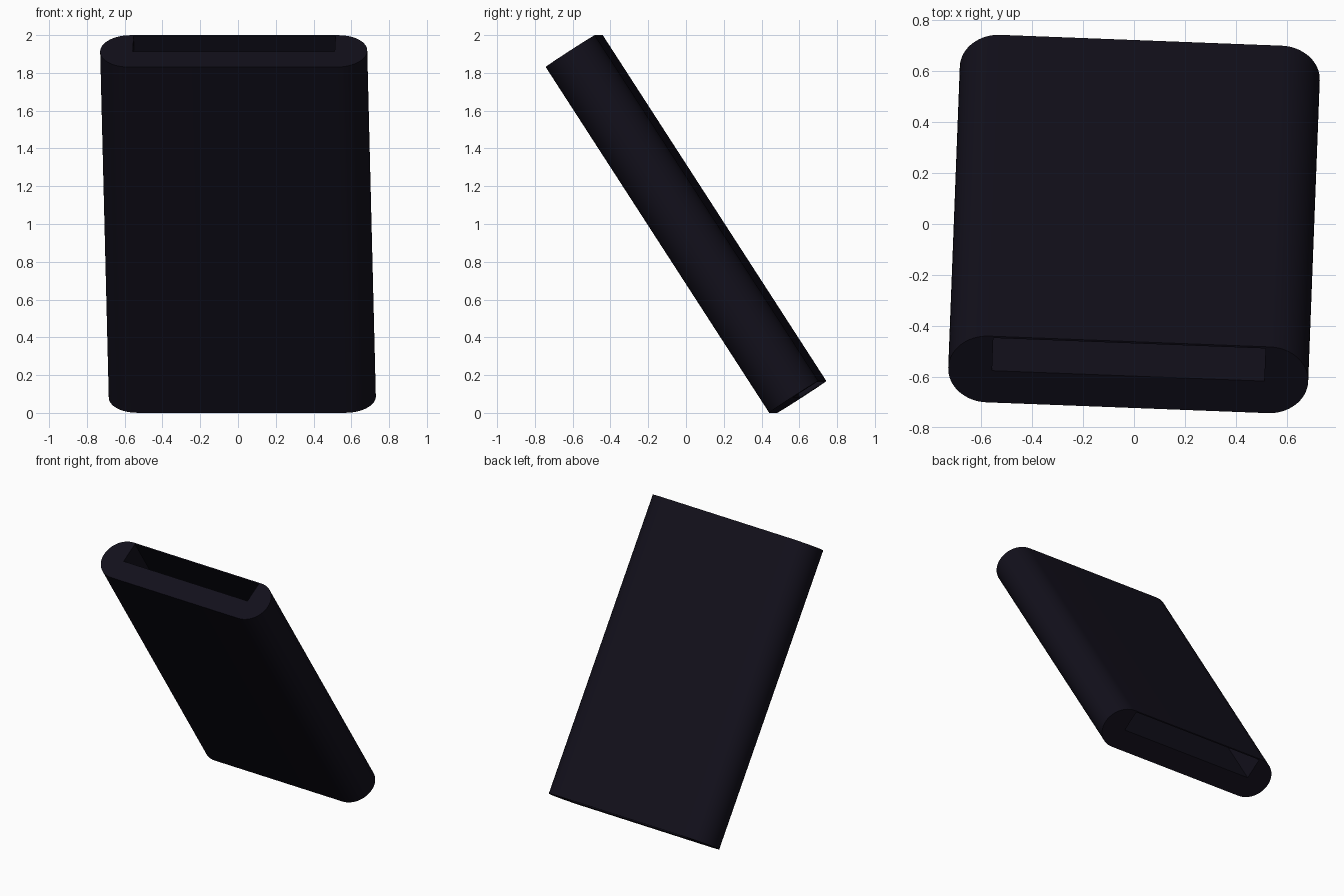
import bpy, bmesh
from math import sin, cos, pi, radians

if "Cube" in bpy.data.objects:
    bpy.data.objects.remove(bpy.data.objects["Cube"])

LENGTH, WIDTH, THICK = 2.18, 1.415, 0.31
R = THICK / 2
HALF_FLAT = WIDTH / 2 - R
SEG = 32

# Stadium outline of the sleeve and the off-centre slot running through it
outer = []
for side, start in ((1, -pi / 2), (-1, pi / 2)):
    for i in range(SEG + 1):
        a = start + pi * i / SEG
        outer.append((side * HALF_FLAT + R * cos(a), R * sin(a)))
slot = [(-0.535, -0.006), (0.535, -0.006), (0.535, 0.147), (-0.535, 0.147)]

profile = bpy.data.curves.new("sleeve_profile", "CURVE")
profile.dimensions = "2D"
profile.fill_mode = "BOTH"
profile.extrude = LENGTH / 2
for loop in (outer, slot):
    spline = profile.splines.new("POLY")
    spline.points.add(len(loop) - 1)
    for point, (x, y) in zip(spline.points, loop):
        point.co = (x, y, 0, 1)
    spline.use_cyclic_u = True

# Slotted sleeve body, leaning toward the front and turned slightly
sleeve = bpy.data.objects.new("slotted_sleeve", profile)
bpy.context.collection.objects.link(sleeve)
bpy.context.view_layer.objects.active = sleeve
sleeve.select_set(True)
bpy.ops.object.convert(target="MESH")
sleeve = bpy.context.object

bm = bmesh.new()
bm.from_mesh(sleeve.data)
bmesh.ops.remove_doubles(bm, verts=bm.verts, dist=1e-4)
bmesh.ops.recalc_face_normals(bm, faces=bm.faces)
bm.to_mesh(sleeve.data)
bm.free()

sleeve.rotation_euler = (radians(32.9), 0, radians(-2.2))
sleeve.location = (0, 0, 1)
bpy.ops.object.shade_smooth_by_angle(angle=radians(30))

# Near-black finish
finish = bpy.data.materials.new("dark_finish")
finish.diffuse_color = (0.006, 0.005, 0.011, 1)
finish.use_nodes = True
finish.node_tree.nodes["Principled BSDF"].inputs["Base Color"].default_value = finish.diffuse_color
sleeve.data.materials.clear()
sleeve.data.materials.append(finish)
